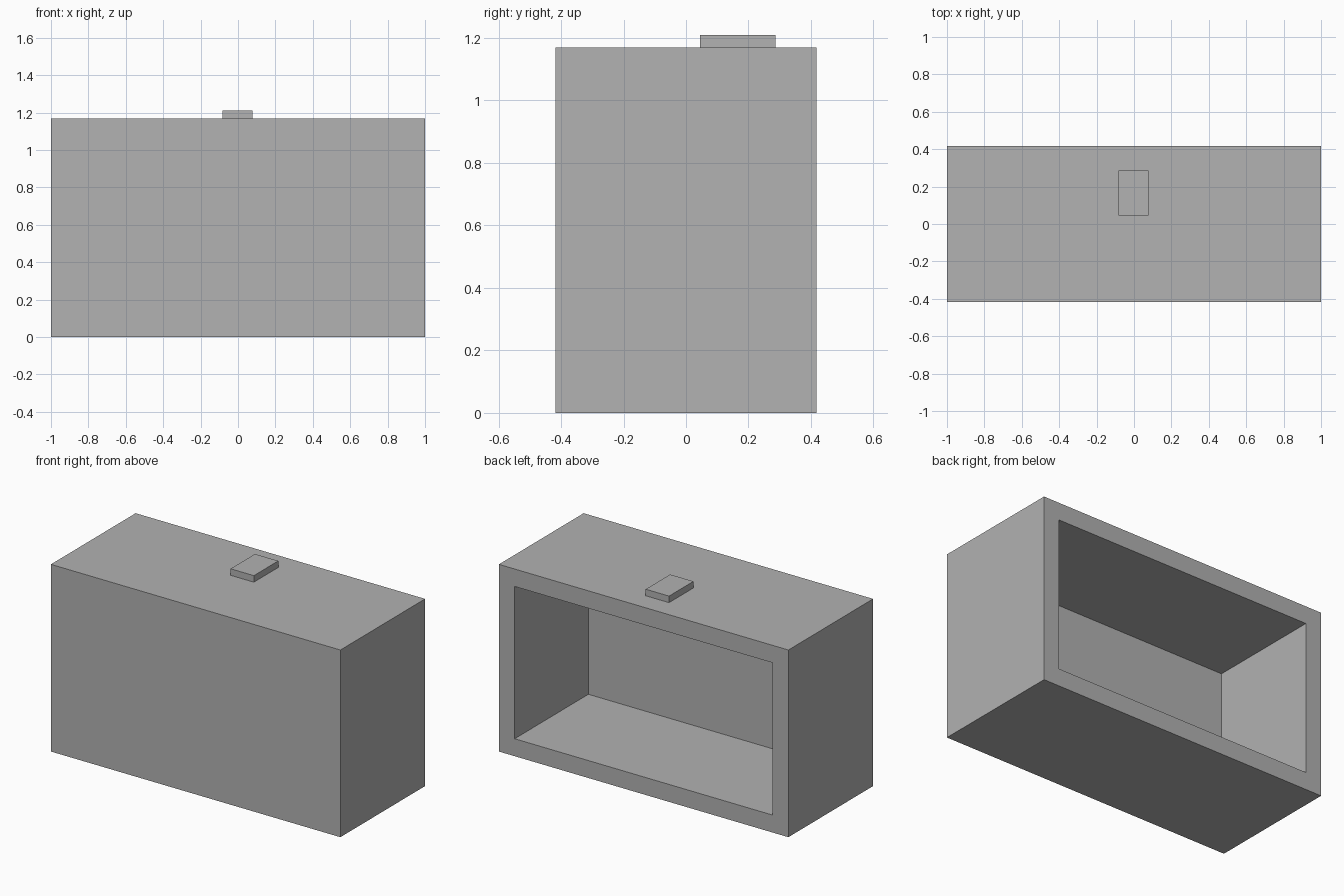
import bpy
import bmesh
from mathutils import Vector

cube = bpy.data.objects.get("Cube")
if cube:
    bpy.data.objects.remove(cube, do_unlink=True)

# Single plain grey
grey = bpy.data.materials.new("plain_grey")
grey.use_nodes = True
colour = (0.445, 0.445, 0.445, 1)
grey.diffuse_color = colour
grey.node_tree.nodes["Principled BSDF"].inputs["Base Color"].default_value = colour


def box(name, low, high, edit=None):
    """Axis-aligned box between two corners, with an optional mesh edit."""
    low, high = Vector(low), Vector(high)
    bm = bmesh.new()
    bmesh.ops.create_cube(bm, size=1)
    bmesh.ops.scale(bm, vec=high - low, verts=bm.verts)
    bmesh.ops.translate(bm, vec=(low + high) / 2, verts=bm.verts)
    if edit:
        edit(bm)
    mesh = bpy.data.meshes.new(name)
    bm.to_mesh(mesh)
    bm.free()
    mesh.materials.append(grey)
    obj = bpy.data.objects.new(name, mesh)
    bpy.context.collection.objects.link(obj)
    return obj


WALL = 0.109
HALF_DEPTH = 0.418
HEIGHT = 1.169


def hollow_back(bm):
    """Inset the back face and push it in, leaving even walls."""
    bm.normal_update()
    back = max(bm.faces, key=lambda f: f.normal.y)
    bmesh.ops.inset_region(bm, faces=[back], thickness=WALL, use_even_offset=True)
    # Extrude the opening to the inside of the front wall
    extruded = bmesh.ops.extrude_discrete_faces(bm, faces=[back])["faces"]
    bmesh.ops.translate(bm, vec=(0, WALL - 2 * HALF_DEPTH, 0), verts=extruded[0].verts)
    bmesh.ops.recalc_face_normals(bm, faces=bm.faces)


# Open-backed case and the small tab on its top
box("case", (-1, -HALF_DEPTH, 0), (1, HALF_DEPTH, HEIGHT), hollow_back)
box("top_tab", (-0.083, 0.045, HEIGHT), (0.078, 0.286, 1.21))
